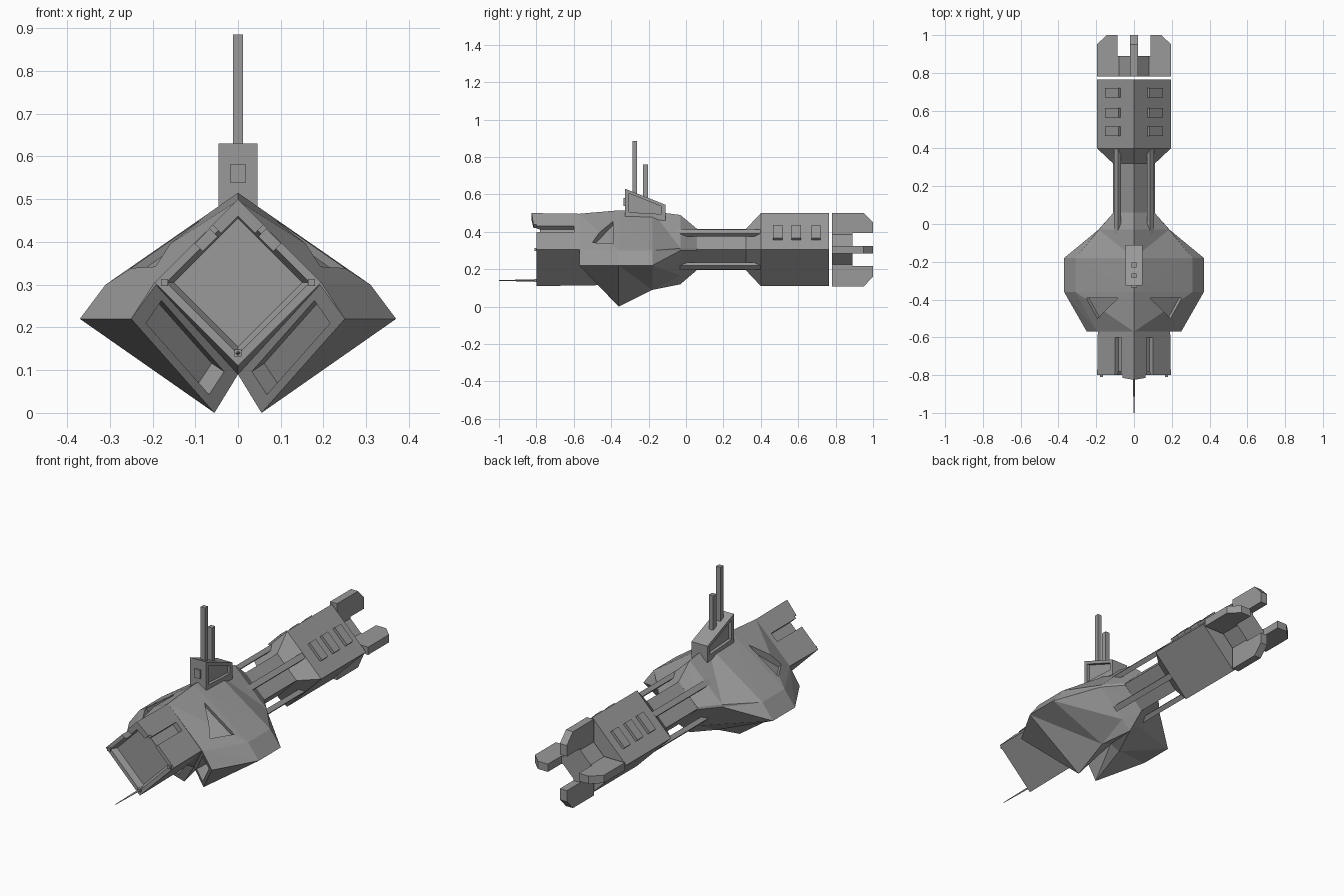
import bpy, bmesh
from mathutils import Vector

cube = bpy.data.objects.get("Cube")
if cube:
    bpy.data.objects.remove(cube, do_unlink=True)

# Single hull colour
grey = bpy.data.materials.new("hull grey")
grey.use_nodes = True
COLOUR = (0.32, 0.32, 0.32, 1)
grey.diffuse_color = COLOUR
grey.node_tree.nodes["Principled BSDF"].inputs["Base Color"].default_value = COLOUR

CZ = 0.305  # height of the ship's axis


def finish(name, bm):
    bmesh.ops.remove_doubles(bm, verts=bm.verts, dist=0.0001)
    bmesh.ops.recalc_face_normals(bm, faces=bm.faces)
    mesh = bpy.data.meshes.new(name)
    bm.to_mesh(mesh)
    bm.free()
    mesh.materials.append(grey)
    obj = bpy.data.objects.new(name, mesh)
    bpy.context.collection.objects.link(obj)
    return obj


def prism(name, pts, vec):
    """Flat polygon extruded along a vector."""
    bm = bmesh.new()
    a = [bm.verts.new(p) for p in pts]
    b = [bm.verts.new(Vector(p) + Vector(vec)) for p in pts]
    bm.faces.new(a)
    bm.faces.new(b)
    n = len(a)
    for i in range(n):
        j = (i + 1) % n
        bm.faces.new((a[i], a[j], b[j], b[i]))
    return finish(name, bm)


def box(name, x, y, z):
    return prism(name, [(x[0], y[0], z[0]), (x[1], y[0], z[0]),
                        (x[1], y[0], z[1]), (x[0], y[0], z[1])], (0, y[1] - y[0], 0))


def diamond(name, stations, cz=CZ):
    """Diamond sections (y, radius) joined along the length."""
    bm = bmesh.new()
    rings = [[bm.verts.new(p) for p in ((0, y, cz + r), (r, y, cz), (0, y, cz - r), (-r, y, cz))]
             for y, r in stations]
    for a, b in zip(rings, rings[1:]):
        for i in range(4):
            j = (i + 1) % 4
            bm.faces.new((a[i], a[j], b[j], b[i]))
    bm.faces.new(rings[0])
    bm.faces.new(rings[-1])
    return finish(name, bm)


def slanted(name, s, up, off, y, half, low, high):
    """Box lying on a slanted face: s = side, up = upper or lower, off = x on the face."""
    p = Vector((s * off, y[0], CZ + up * (0.195 - off)))
    n = Vector((s, 0, up)).normalized()
    t = Vector((s, 0, -up)).normalized()
    pts = [p + t * half + n * low, p + t * half + n * high,
           p - t * half + n * high, p - t * half + n * low]
    return prism(name, pts, (0, y[1] - y[0], 0))


def cut(obj, cutter):
    mod = obj.modifiers.new("cut", 'BOOLEAN')
    mod.operation = 'DIFFERENCE'
    mod.solver = 'EXACT'
    mod.object = cutter
    cutter.hide_render = True
    bpy.context.view_layer.objects.active = obj
    bpy.ops.object.modifier_apply(modifier=mod.name)
    bpy.data.objects.remove(cutter, do_unlink=True)


def recess(obj, pts, depth):
    """Cut a polygon into a face, square to it; points run so the normal faces up or forward."""
    pts = [Vector(p) for p in pts]
    n = (pts[1] - pts[0]).cross(pts[2] - pts[0]).normalized()
    if n.y > 0:
        n = -n
    cut(obj, prism("recess_cutter", [p + n * 0.03 for p in pts], -n * (depth + 0.03)))


# Main hull: half sections (top, shoulder, widest, lobe, keel) mirrored
sections = [
    (-0.57, [(0, .497), (.195, .305), (.25, .22), (.192, .30), (0, .2)]),
    (-0.36, [(0, .515), (.31, .30), (.37, .22), (.055, .0), (0, .09)]),
    (-0.18, [(0, .51), (.31, .30), (.37, .22), (.055, .09), (0, .11)]),
    (-0.03, [(0, .49), (.186, .312), (.188, .30), (.05, .167), (0, .12)]),
    (0.06, [(0, .415), (.105, .312), (.108, .30), (.03, .227), (0, .197)]),
]
bm = bmesh.new()
for s in (1, -1):
    rows = [[bm.verts.new((s * x, y, z)) for x, z in pts] for y, pts in sections]
    for a, b in zip(rows, rows[1:]):
        for k in range(4):
            bm.faces.new((a[k], b[k], b[k + 1]))
            bm.faces.new((a[k], b[k + 1], a[k + 1]))
    bm.faces.new(rows[0])
    bm.faces.new(rows[-1])
hull = finish("main_hull", bm)
for s in (1, -1):
    # Triangular vents on the upper faces
    recess(hull, [(s * .25, -.39, .333), (s * .08, -.39, .452), (s * .19, -.50, .338)], 0.015)
    # Launch bays in the sloping lower front
    w, e = Vector((s * .25, -.57, .22)), Vector((s * .195, -.57, .302))
    run = Vector((s * -.195, .21, -.22))
    corner = lambda u, v: w.lerp(e, u) + run * v
    recess(hull, [corner(.2, .12), corner(.2, .88), corner(.85, .88), corner(.85, .12)], 0.06)

# Nose with sunken front panel and grooves
nose = diamond("nose", [(-0.80, .195), (-0.45, .19)])
cut(nose, diamond("panel_cutter", [(-0.83, .17), (-0.80, .168), (-0.77, .15)]))
for s in (1, -1):
    cut(nose, slanted("groove_cutter", s, 1, .085, (-0.85, -0.60), .024, -.027, .04))
prism("nose_lip", [(0, -.825, .5), (.06, -.815, .44), (.04, -.815, .42),
                   (0, -.825, .46), (-.04, -.815, .42), (-.06, -.815, .44)], (0, .03, 0))
for i, (x, z) in enumerate([(0, .467), (.172, CZ), (-.172, CZ), (0, .14)]):
    box(f"nose_stud_{i}", (x - .008, x + .008), (-.81, -.76), (z - .008, z + .008))
diamond("nose_spike", [(-1.0, .002), (-.78, .007)], 0.14)

# Neck and rear hull
diamond("neck_and_rear_hull", [(-.02, .11), (.32, .11), (.40, .195), (.765, .195)])
for s in (1, -1):
    for up in (1, -1):
        slanted("neck_strut", s, up, .097, (-.06, .42), .015, -.026, -.002)
    for y in (.49, .59, .695):
        slanted("rear_hatch", s, 1, .108, (y - .025, y + .025), .05, -.01, .015)

# Engine core with four fins
diamond("engine_core", [(.78, .098), (.89, .098)])
fin = [(.08, .78), (.197, .78), (.197, .95), (.145, 1.0), (.088, 1.0), (.088, .89), (.08, .89)]
for s in (1, -1):
    prism("side_fin", [(s * r, y, CZ - .02) for r, y in fin], (0, 0, .04))
    prism("upright_fin", [(-.02, y, CZ + s * r) for r, y in fin], (.04, 0, 0))

# Bridge tower with sunken sides, window and masts
tower = prism("bridge_tower", [(-.046, -.325, .48), (-.046, -.325, .63), (-.046, -.11, .545),
                               (-.046, -.11, .46)], (.092, 0, 0))
for s in (1, -1):
    cut(tower, prism("tower_cutter", [(s * .03, -.305, .505), (s * .03, -.305, .605),
                                      (s * .03, -.13, .535), (s * .03, -.13, .495)],
                     (s * .05, 0, 0)))
box("bridge_window", (-.017, .017), (-.335, -.31), (.538, .582))
box("tall_mast", (-.012, .012), (-.287, -.263), (.55, .885))
box("short_mast", (-.012, .012), (-.23, -.204), (.52, .76))
